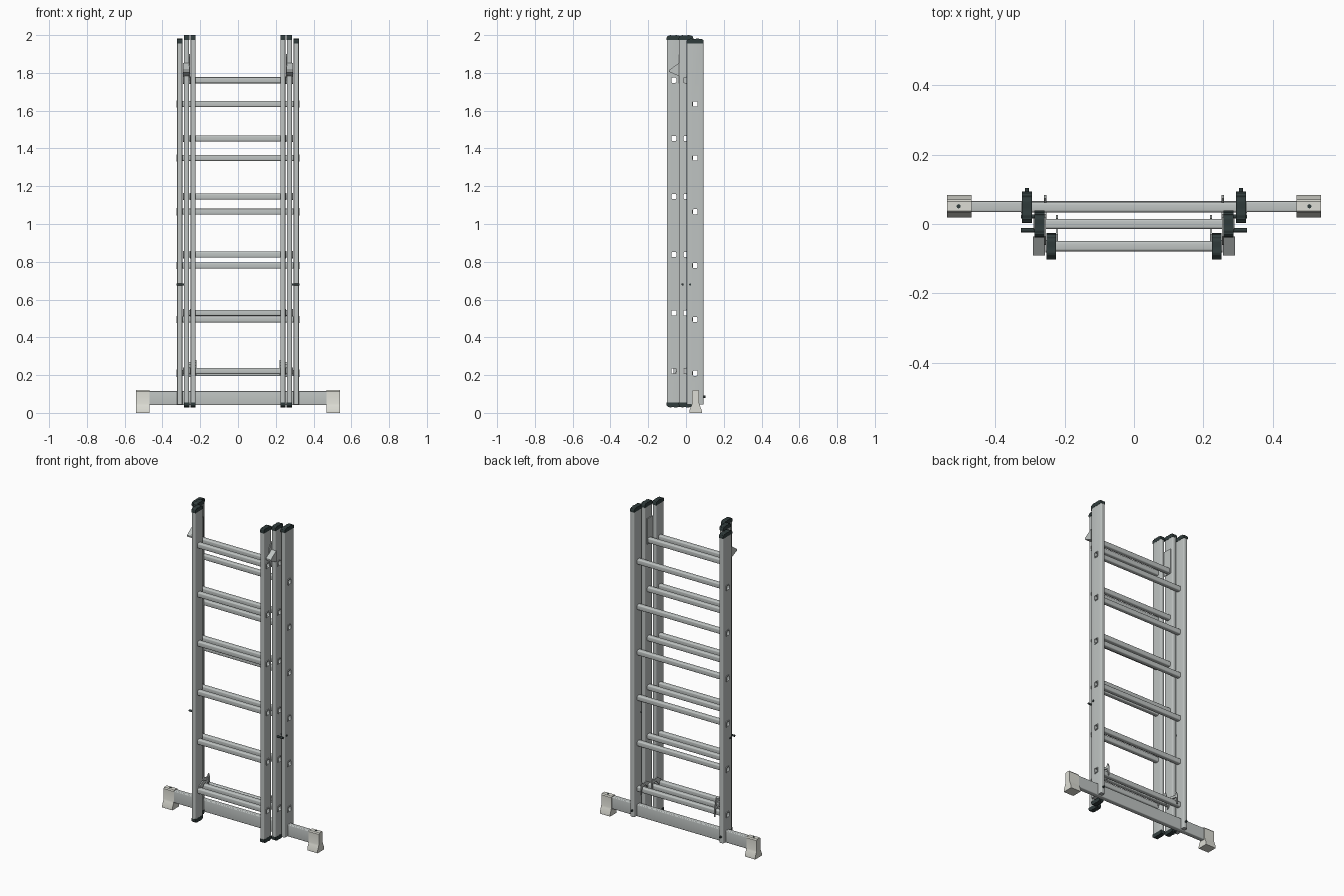
import bpy, bmesh, math

if "Cube" in bpy.data.objects:
    bpy.data.objects.remove(bpy.data.objects["Cube"])


def material(name, col):
    m = bpy.data.materials.new(name)
    m.diffuse_color = (*col, 1)
    m.use_nodes = True
    m.node_tree.nodes["Principled BSDF"].inputs["Base Color"].default_value = m.diffuse_color
    return m


METAL = material("aluminium", (0.52, 0.55, 0.54))
DARK = material("dark_plastic", (0.03, 0.045, 0.045))
PALE = material("pale_rubber", (0.72, 0.72, 0.66))


def rounded(cu, cv, w, h, r, n=4):
    """Rounded rectangle outline centred on (cu, cv)."""
    pts = []
    for k, (su, sv) in enumerate([(1, 1), (-1, 1), (-1, -1), (1, -1)]):
        for i in range(n + 1):
            a = math.pi / 2 * (k + i / n)
            pts.append((cu + su * (w / 2 - r) + r * math.cos(a),
                        cv + sv * (h / 2 - r) + r * math.sin(a)))
    return pts


def circle(cu, cv, r, n=12):
    return [(cu + r * math.cos(2 * math.pi * i / n),
             cv + r * math.sin(2 * math.pi * i / n)) for i in range(n)]


def sweep(bm, outline, axis, a, b, inner=None):
    """Extrude an outline along an axis; a matching inner outline makes a tube."""
    def place(u, v, w):
        return {"x": (w, u, v), "y": (u, w, v), "z": (u, v, w)}[axis]

    def ring(pts, w):
        return [bm.verts.new(place(u, v, w)) for u, v in pts]

    def bridge(p, q):
        for i in range(len(p)):
            j = (i + 1) % len(p)
            bm.faces.new((p[i], p[j], q[j], q[i]))

    oa, ob = ring(outline, a), ring(outline, b)
    bridge(oa, ob)
    if inner:
        ia, ib = ring(inner, a), ring(inner, b)
        bridge(ia, ib)
        bridge(oa, ia)
        bridge(ob, ib)
    else:
        bm.faces.new(oa)
        bm.faces.new(ob)


def finish(bm, name, mat=METAL):
    bmesh.ops.recalc_face_normals(bm, faces=bm.faces)
    me = bpy.data.meshes.new(name)
    bm.to_mesh(me)
    bm.free()
    me.materials.append(mat)
    ob = bpy.data.objects.new(name, me)
    bpy.context.collection.objects.link(ob)
    return ob


def part(name, outline, axis, a, b, mat=METAL, inner=None):
    bm = bmesh.new()
    sweep(bm, outline, axis, a, b, inner)
    return finish(bm, name, mat)


def cap(name, yc, half, z, rise, x0, x1):
    """Domed rail cap with grip ribs."""
    pts = [(yc + half, z)]
    n = 28
    for i in range(n + 1):
        t = math.pi * i / n
        c, s = math.cos(t), math.sin(t)
        f = 1 if i % 4 < 2 else 0.9
        y = math.copysign(abs(c) ** 0.55, c) * half
        pts.append((yc + y, z + rise * (0.25 + 0.75 * s ** 0.6 * f)))
    pts.append((yc - half, z))
    part(name, pts, "x", x0, x1, DARK)


cutters = []


def section(name, yc, depth, xi, xo, z0, z1, rungs, bottom_cap):
    # rungs: hollow tubes flared at the ends
    cut = bmesh.new()
    for i, z in enumerate(rungs):
        bm = bmesh.new()
        bore = rounded(yc, z, 0.025, 0.027, 0.005)
        outer = rounded(yc, z, 0.029, 0.032, 0.007)
        sweep(bm, outer, "x", -xo - 0.001, xo + 0.001, bore)
        for s in (-1, 1):
            flare = rounded(yc, z, 0.035, 0.038, 0.009)
            sweep(bm, flare, "x", s * xo, s * (xo + 0.004), bore)
        finish(bm, f"{name}_rung_{i + 1}")
        sweep(cut, rounded(yc, z, 0.0285, 0.0315, 0.007), "x", -0.5, 0.5)
    cutter = finish(cut, f"{name}_hole_cutter")
    cutter.hide_render = True
    cutters.append(cutter)
    # side rails with rung holes, and end caps
    for s, side in ((-1, "left"), (1, "right")):
        rail = part(f"{name}_rail_{side}",
                    rounded(s * (xi + xo) / 2, yc, xo - xi, depth, 0.006), "z", z0, z1)
        mod = rail.modifiers.new("holes", "BOOLEAN")
        mod.object = cutter
        mod.solver = "EXACT"
        a, b = s * (xi - 0.001), s * (xo + 0.001)
        cap(f"{name}_top_cap_{side}", yc, depth / 2 + 0.001, z1, 0.026, a, b)
        if bottom_cap:
            cap(f"{name}_bottom_cap_{side}", yc, depth / 2 + 0.001, z0, -0.026, a, b)


inner_rungs = [0.222 + 0.3078 * i for i in range(6)]
back_rungs = [0.21 + 0.285 * i for i in range(6)]
section("front_section", -0.064, 0.075, 0.225, 0.251, 0.054, 1.974, inner_rungs, True)
section("middle_section", 0.0, 0.075, 0.259, 0.286, 0.054, 1.974, inner_rungs, True)
section("back_section", 0.048, 0.089, 0.295, 0.322, 0.045, 1.956, back_rungs, False)

# stabiliser bar (hollow)
part("stabiliser_bar", rounded(0.05, 0.078, 0.031, 0.075, 0.005), "x", -0.5, 0.5,
     inner=rounded(0.05, 0.078, 0.026, 0.07, 0.003))

# hook that drops over the rung of the section behind
hook = [(-0.065, 0.2), (-0.03, 0.24), (-0.018, 0.25), (0.014, 0.246), (0.018, 0.2),
        (0.025, 0.2), (0.026, 0.255), (0.016, 0.28), (0.004, 0.262), (-0.03, 0.27), (-0.065, 0.25)]
# rubber foot side profile
foot = [(-0.033, 0), (0.033, 0), (0.033, 0.012), (0.022, 0.04), (0.019, 0.05),
        (0.019, 0.113), (0.014, 0.12), (-0.014, 0.12), (-0.019, 0.113),
        (-0.019, 0.05), (-0.022, 0.04), (-0.033, 0.012)]

for s, side in ((-1, "left"), (1, "right")):
    part(f"foot_{side}", [(0.051 + y, z) for y, z in foot], "x", s * 0.468, s * 0.539, PALE)
    part(f"foot_screw_{side}", circle(s * 0.505, 0.051, 0.006), "z", 0.115, 0.122, DARK)
    # bolt fixing the bar to the back rail
    part(f"bar_bolt_{side}", circle(s * 0.308, 0.085, 0.006), "y", 0.03, 0.104, DARK)
    # guide bracket that wraps round the front section
    part(f"guide_bracket_{side}", [(-0.036, 1.853), (-0.09, 1.815), (-0.09, 1.806), (-0.036, 1.782)],
         "x", s * 0.256, s * 0.291)
    part(f"guide_plate_{side}", [(-0.036, 1.74), (0.02, 1.74), (0.02, 1.9), (-0.036, 1.9), (-0.06, 1.86), (-0.06, 1.79)],
         "x", s * 0.254, s * 0.2585)
    # rung hooks
    part(f"front_hook_{side}", hook, "x", s * 0.2185, s * 0.2245)
    part(f"middle_hook_{side}", [(y + 0.058, z - 0.01) for y, z in hook], "x", s * 0.2525, s * 0.2585)
    # small stop pins
    for y in (-0.018, 0.022):
        part(f"stop_pin_{side}", circle(y, 0.68, 0.006), "x", s * 0.28, s * 0.326, DARK)

# apply holes, remove cutters and smooth the rounded corners
bpy.ops.object.select_all(action="DESELECT")
for ob in bpy.data.objects:
    if ob not in cutters:
        ob.select_set(True)
        bpy.context.view_layer.objects.active = ob
bpy.ops.object.convert(target="MESH")
for c in cutters:
    bpy.data.objects.remove(c)
bpy.ops.object.shade_smooth_by_angle(angle=math.radians(32))
